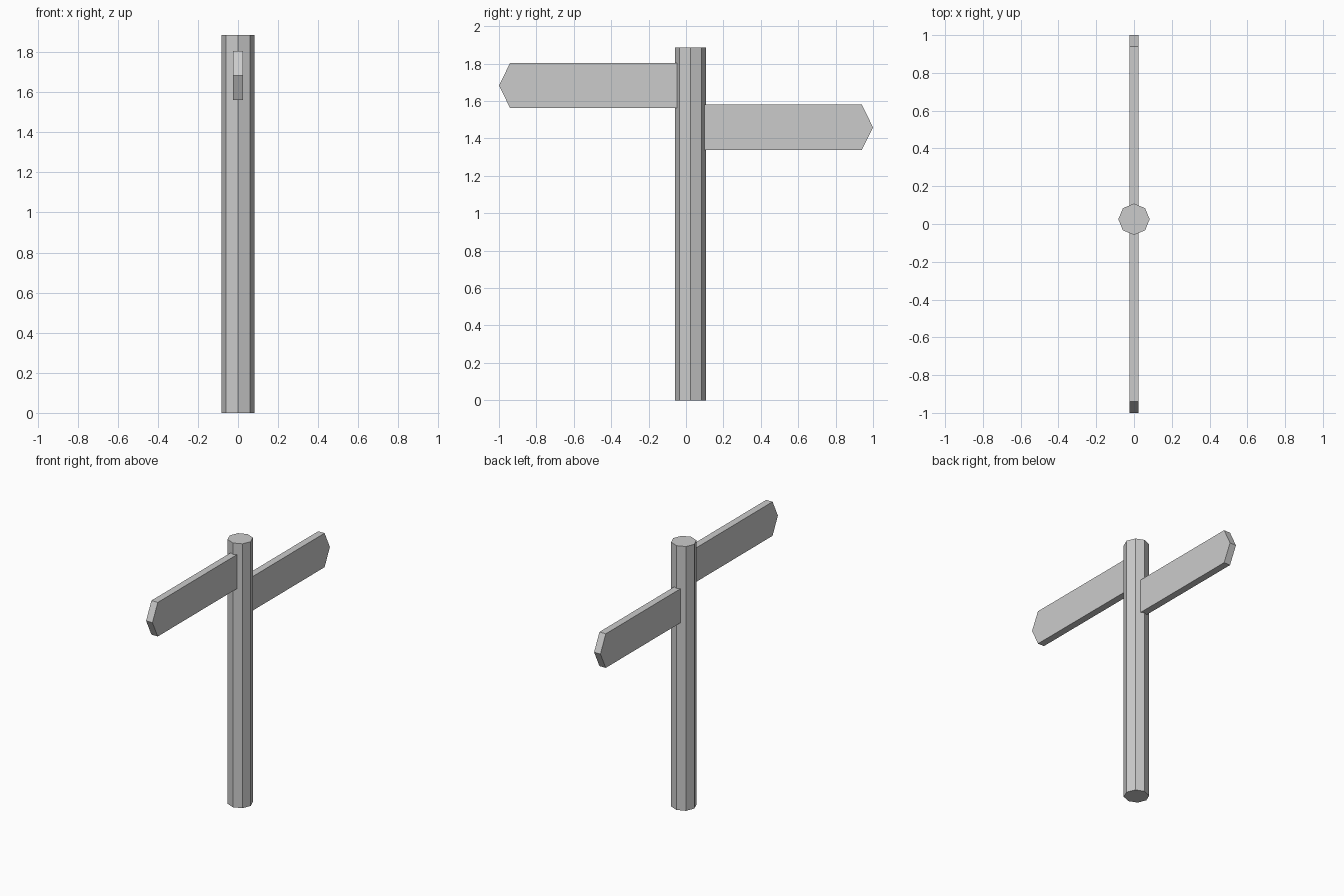
import bpy, bmesh, math

if "Cube" in bpy.data.objects:
    bpy.data.objects.remove(bpy.data.objects["Cube"])

POST_Y, POST_R, POST_H = 0.025, 0.083, 1.885


def prism(name, points, vec, shift):
    """Extrude a closed outline along vec."""
    bm = bmesh.new()
    face = bm.faces.new([bm.verts.new(p) for p in points])
    ext = bmesh.ops.extrude_face_region(bm, geom=[face])
    moved = [g for g in ext["geom"] if isinstance(g, bmesh.types.BMVert)]
    bmesh.ops.translate(bm, verts=moved, vec=vec)
    bmesh.ops.translate(bm, verts=bm.verts[:], vec=shift)
    bmesh.ops.recalc_face_normals(bm, faces=bm.faces[:])
    mesh = bpy.data.meshes.new(name)
    bm.to_mesh(mesh)
    bm.free()
    obj = bpy.data.objects.new(name, mesh)
    bpy.context.collection.objects.link(obj)
    return obj


# Octagonal post
ring = [(POST_R * math.cos(i * math.pi / 4), POST_R * math.sin(i * math.pi / 4), 0)
        for i in range(8)]
prism("post", ring, (0, 0, POST_H), (0, POST_Y, 0))


# Pointed direction boards, set slightly into the post
def board(name, side, root, z, height=0.243, thick=0.05):
    h = height / 2
    outline = [(root, -h), (0.94, -h), (1.0, 0), (0.94, h), (root, h)]
    prism(name, [(0, side * y, dz) for y, dz in outline],
          (thick, 0, 0), (-thick / 2, 0, z))


board("upper_board", -1, 0.045, 1.683)
board("lower_board", 1, 0.095, 1.459)
